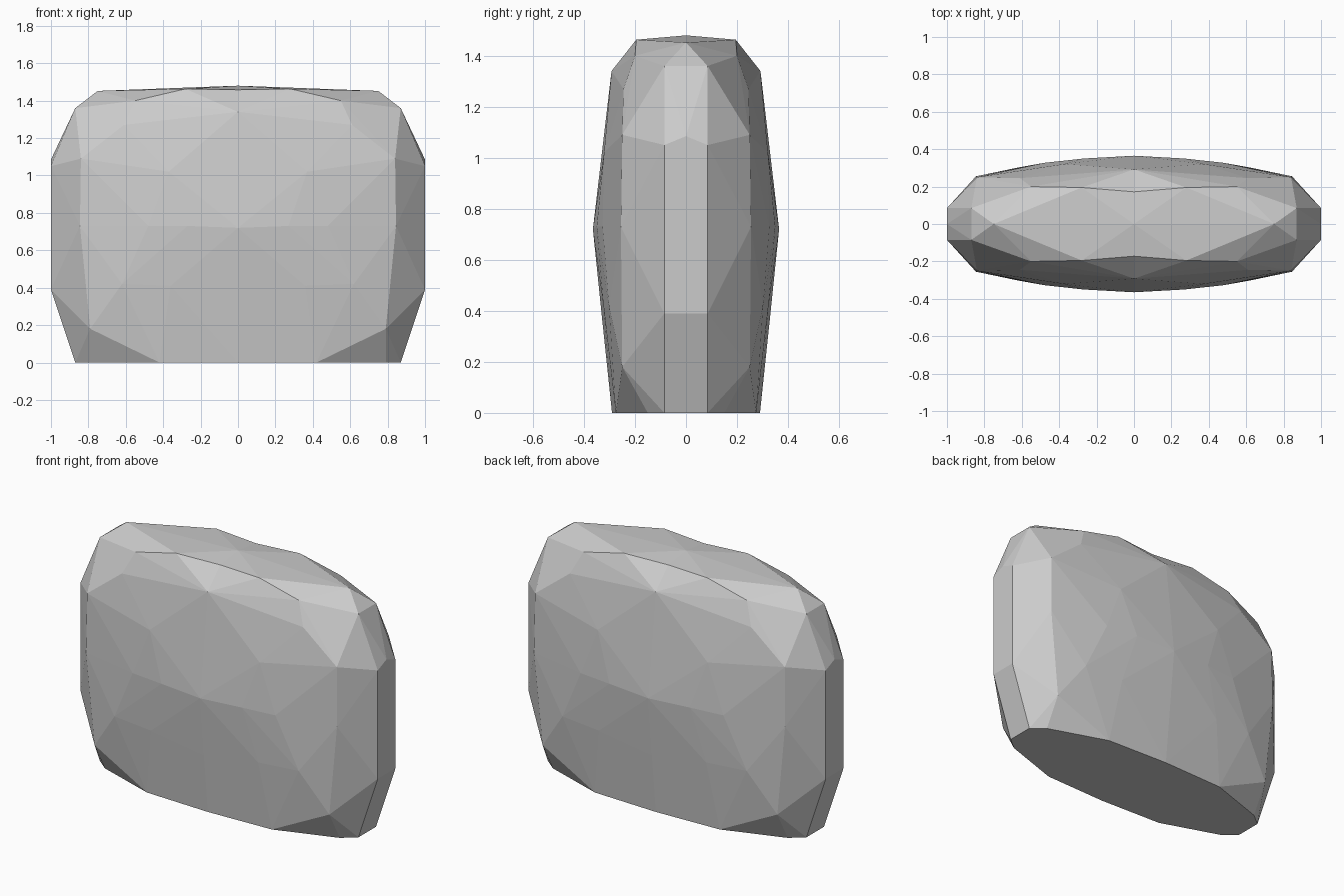
import bpy, bmesh

# One quarter of the boulder's corner points (x >= 0, y >= 0)
QUARTER = [
    # base outline
    (0, 0.29, 0), (0.42, 0.275, 0), (0.79, 0.15, 0), (0.87, 0.085, 0),
    # end facets
    (1, 0.085, 0.39), (1, 0.08, 0.73), (1, 0.085, 1.05), (1, 0, 1.085),
    # bevelled vertical corners
    (0.79, 0.25, 0.18), (0.845, 0.255, 0.73), (0.84, 0.25, 1.09),
    # bulging faces
    (0, 0.328, 0.36), (0.36, 0.322, 0.41), (0.62, 0.302, 0.42),
    (0, 0.365, 0.72), (0.27, 0.35, 0.73), (0.48, 0.327, 0.73),
    (0.37, 0.321, 1.02), (0, 0.292, 1.34), (0.61, 0.245, 1.27),
    # shoulders and crown
    (0.87, 0.085, 1.36), (0.55, 0.2, 1.40), (0.75, 0, 1.452),
    (0.28, 0.195, 1.463), (0, 0.2, 1.468), (0, 0, 1.48),
]

# Mirror to all four quarters and wrap in facets
points = {(sx * x + 0.0, sy * y + 0.0, z)
          for x, y, z in QUARTER for sx in (1, -1) for sy in (1, -1)}
bm = bmesh.new()
for p in sorted(points):
    bm.verts.new(p)
hull = bmesh.ops.convex_hull(bm, input=bm.verts[:])
loose = [v for v in bm.verts if not v.link_faces]
bmesh.ops.delete(bm, geom=loose, context='VERTS')

# Small dent in the middle of each crown edge
for v in bm.verts:
    if abs(v.co.x) < 1e-4 and abs(abs(v.co.y) - 0.2) < 1e-4 and v.co.z > 1.46:
        v.co.y *= 0.86
        v.co.z = 1.458
bmesh.ops.recalc_face_normals(bm, faces=bm.faces[:])

mesh = bpy.data.meshes.new("boulder")
bm.to_mesh(mesh)
bm.free()
boulder = bpy.data.objects.new("boulder", mesh)
bpy.context.collection.objects.link(boulder)
